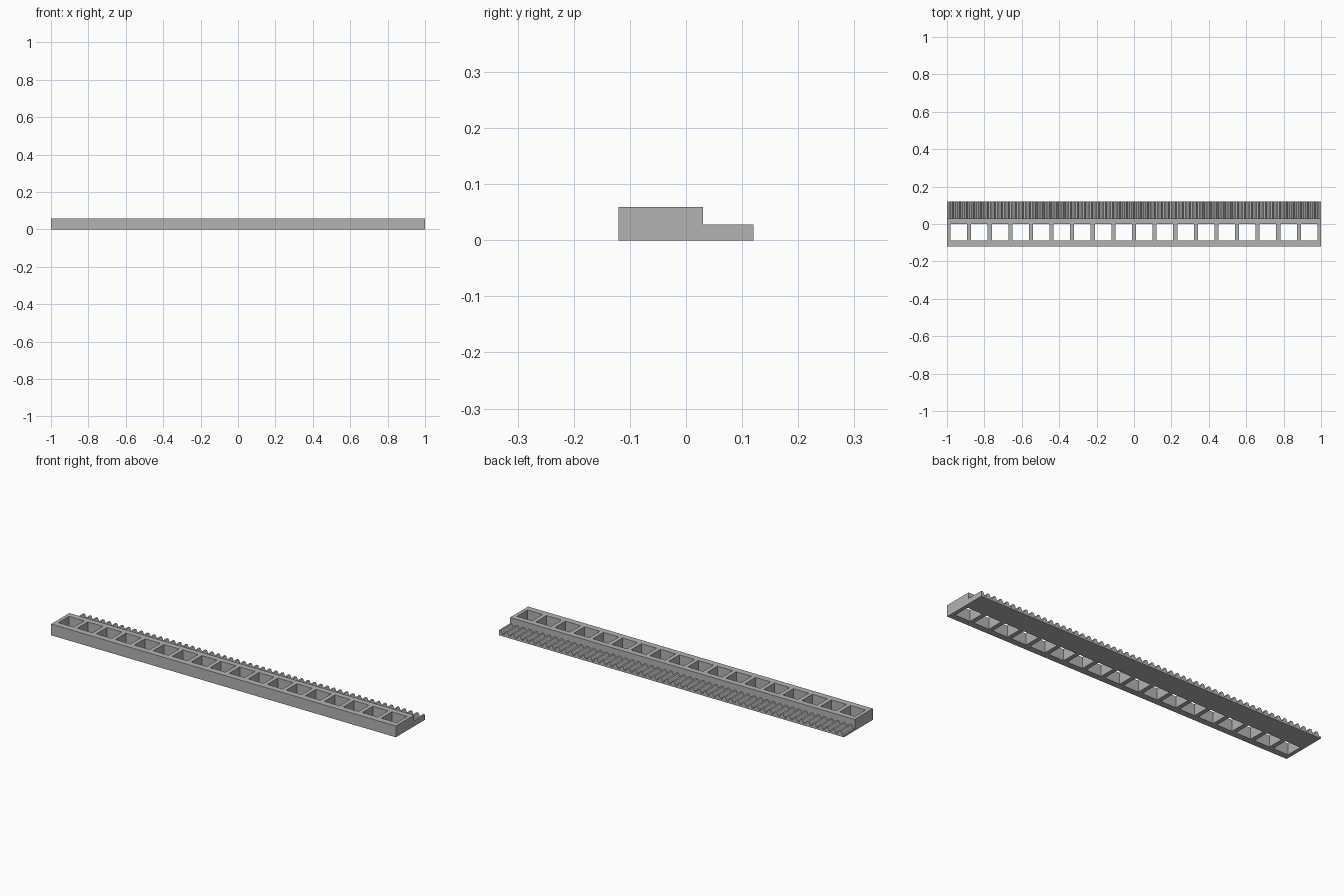
import bpy
import bmesh

cube = bpy.data.objects.get("Cube")
if cube:
    bpy.data.objects.remove(cube, do_unlink=True)

grey = bpy.data.materials.new("plain_grey")
grey.use_nodes = True
colour = (0.45, 0.45, 0.45, 1)
grey.diffuse_color = colour
grey.node_tree.nodes["Principled BSDF"].inputs["Base Color"].default_value = colour


def finish(name, bm):
    """Turn a bmesh into a named, flat shaded object."""
    bmesh.ops.recalc_face_normals(bm, faces=bm.faces)
    mesh = bpy.data.meshes.new(name)
    bm.to_mesh(mesh)
    bm.free()
    mesh.materials.append(grey)
    obj = bpy.data.objects.new(name, mesh)
    bpy.context.collection.objects.link(obj)
    return obj


def extrude(bm, offset):
    """Thicken all the flat faces into a closed solid."""
    result = bmesh.ops.extrude_face_region(bm, geom=bm.faces[:], use_keep_orig=True)
    verts = [v for v in result["geom"] if isinstance(v, bmesh.types.BMVert)]
    bmesh.ops.translate(bm, verts=verts, vec=offset)


# Tall bar with a row of square holes through it
HOLES, HOLE_PITCH, HOLE_WIDTH = 18, 0.1102, 0.088
xs = [-1]
for i in range(HOLES):
    centre = (i - (HOLES - 1) / 2) * HOLE_PITCH
    xs += [centre - HOLE_WIDTH / 2, centre + HOLE_WIDTH / 2]
xs.append(1)
ys = [-0.12, -0.087, 0, 0.03]

bm = bmesh.new()
grid = [[bm.verts.new((x, y, 0)) for y in ys] for x in xs]
for i in range(len(xs) - 1):
    for j in range(len(ys) - 1):
        if j == 1 and i % 2 == 1:
            continue
        bm.faces.new((grid[i][j], grid[i + 1][j], grid[i + 1][j + 1], grid[i][j + 1]))
extrude(bm, (0, 0, 0.059))
finish("perforated_bar", bm)

# Low strip along the back with teeth across its top
TEETH, ROOT, TIP = 54, 0.010, 0.028
FLANK = 0.009
pitch = (2 + FLANK) / TEETH
flat = (pitch - 2 * FLANK) / 2
profile = [(1, 0), (-1, 0)]
for i in range(TEETH):
    x = -1 + i * pitch
    profile += [(x, ROOT), (x + flat, ROOT),
                (x + flat + FLANK, TIP), (x + 2 * flat + FLANK, TIP)]

bm = bmesh.new()
bm.faces.new([bm.verts.new((x, 0.03, z)) for x, z in profile])
extrude(bm, (0, 0.09, 0))
finish("toothed_strip", bm)
